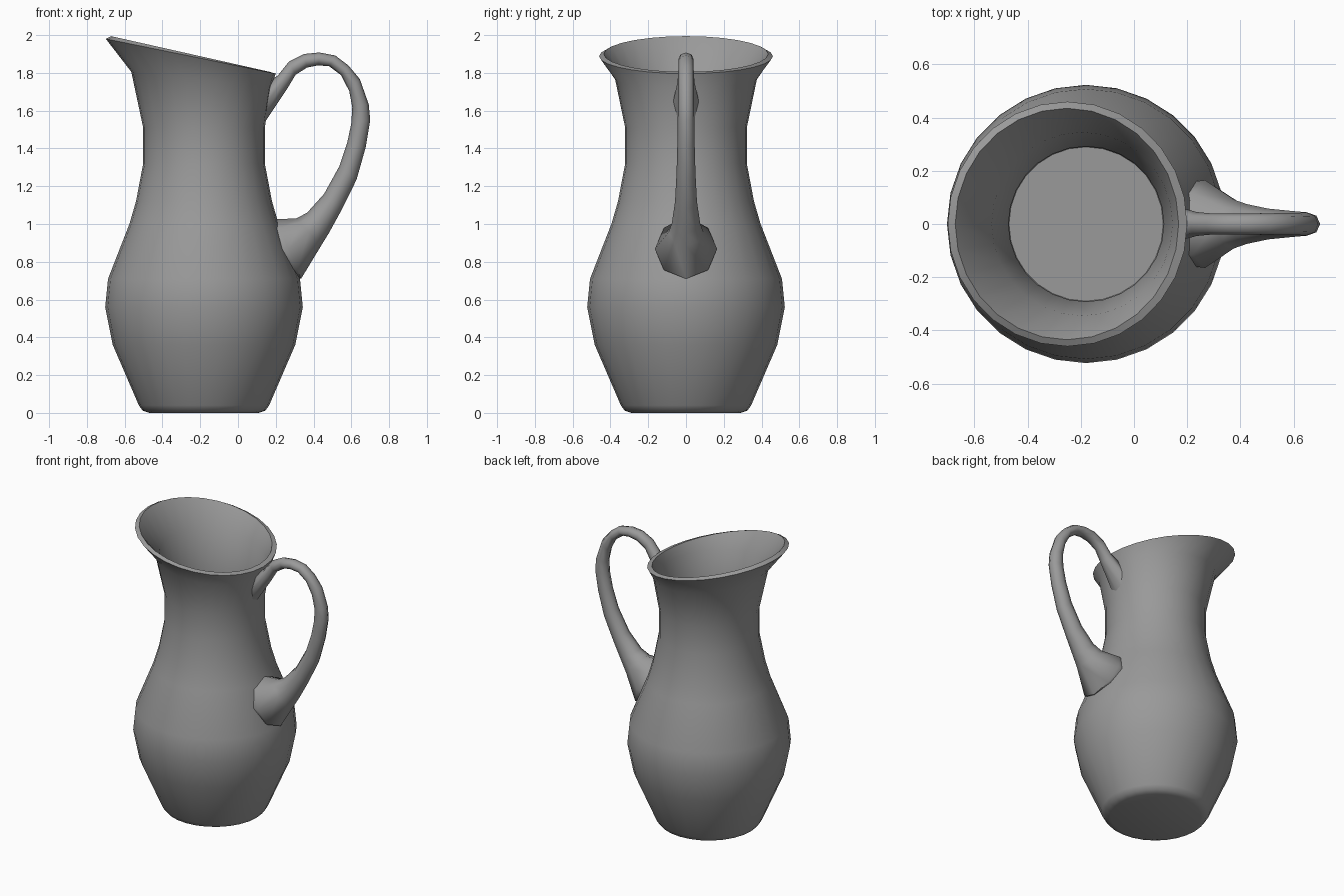
import bpy, bmesh
from math import sin, cos, tau, radians
from mathutils import Vector

if "Cube" in bpy.data.objects:
    bpy.data.objects.remove(bpy.data.objects["Cube"])

# Dark grey glaze
glaze = bpy.data.materials.new("dark_grey")
glaze.diffuse_color = (0.32, 0.32, 0.32, 1)
glaze.use_nodes = True
glaze.node_tree.nodes["Principled BSDF"].inputs["Base Color"].default_value = glaze.diffuse_color


def loft(name, rings, angle):
    """Skin a list of closed rings and cap both ends."""
    bm = bmesh.new()
    loops = [[bm.verts.new(p) for p in ring] for ring in rings]
    n = len(loops[0])
    for a, b in zip(loops, loops[1:]):
        for i in range(n):
            j = (i + 1) % n
            bm.faces.new((a[i], a[j], b[j], b[i]))
    bm.faces.new(loops[0][::-1])
    bm.faces.new(loops[-1])
    bmesh.ops.recalc_face_normals(bm, faces=bm.faces)
    mesh = bpy.data.meshes.new(name)
    bm.to_mesh(mesh)
    bm.free()
    mesh.materials.append(glaze)
    ob = bpy.data.objects.new(name, mesh)
    bpy.context.collection.objects.link(ob)
    bpy.ops.object.select_all(action='DESELECT')
    ob.select_set(True)
    bpy.context.view_layer.objects.active = ob
    bpy.ops.object.shade_smooth_by_angle(angle=radians(angle))
    return ob


def body_ring(cx, rx, ry, z, slope, n=28):
    return [(cx + rx * cos(tau * i / n), ry * sin(tau * i / n),
             z - slope * rx * cos(tau * i / n)) for i in range(n)]


# Jug body: outer wall up to the slanted rim, then inner wall down to the floor
AX = -0.18
wall = [(0.04, 0.345), (0.36, 0.483), (0.56, 0.523), (0.71, 0.508), (1.0, 0.395),
        (1.12, 0.36), (1.32, 0.322), (1.51, 0.322)]
T = 0.03
rings = [body_ring(AX, r, r, z, 0) for z, r in [(0, 0.29), (0.012, 0.325)] + wall]
rings += [body_ring(-0.195, 0.37, 0.375, 1.765, 0.11),
          body_ring(-0.25, 0.45, 0.46, 1.888, 0.205),
          body_ring(-0.252, 0.42, 0.435, 1.9, 0.225),
          body_ring(-0.195, 0.34, 0.345, 1.775, 0.11)]
rings += [body_ring(AX, r - T, r - T, z, 0) for z, r in wall[:0:-1]]
rings.append(body_ring(AX, 0.29, 0.29, 0.04, 0))
loft("jug_body", rings, 58)

# Handle: each section is outer x, outer z, inner x, inner z, half width
sections = [
    (0.165, 1.76, 0.13, 1.52, 0.07), (0.21, 1.785, 0.26, 1.715, 0.045),
    (0.27, 1.86, 0.305, 1.79, 0.04), (0.35, 1.90, 0.365, 1.828, 0.04),
    (0.43, 1.908, 0.425, 1.84, 0.04), (0.515, 1.892, 0.483, 1.835, 0.04),
    (0.584, 1.84, 0.546, 1.788, 0.041), (0.645, 1.767, 0.589, 1.703, 0.042),
    (0.692, 1.634, 0.605, 1.618, 0.043), (0.70, 1.55, 0.60, 1.533, 0.044),
    (0.676, 1.406, 0.578, 1.43, 0.046), (0.628, 1.236, 0.536, 1.305, 0.05),
    (0.55, 1.077, 0.456, 1.16, 0.058), (0.48, 0.95, 0.366, 1.06, 0.075),
    (0.44, 0.885, 0.31, 1.03, 0.092), (0.334, 0.71, 0.20, 1.025, 0.165),
    (0.29, 0.72, 0.17, 1.015, 0.16)]
N = 8
handle = []
for ox, oz, ix, iz, w in sections:
    outer, inner = Vector((ox, 0, oz)), Vector((ix, 0, iz))
    mid, half = (outer + inner) / 2, (outer - inner) / 2
    handle.append([mid + half * cos(tau * k / N) + Vector((0, w * sin(tau * k / N), 0))
                   for k in range(N)])
loft("handle", handle, 58)
